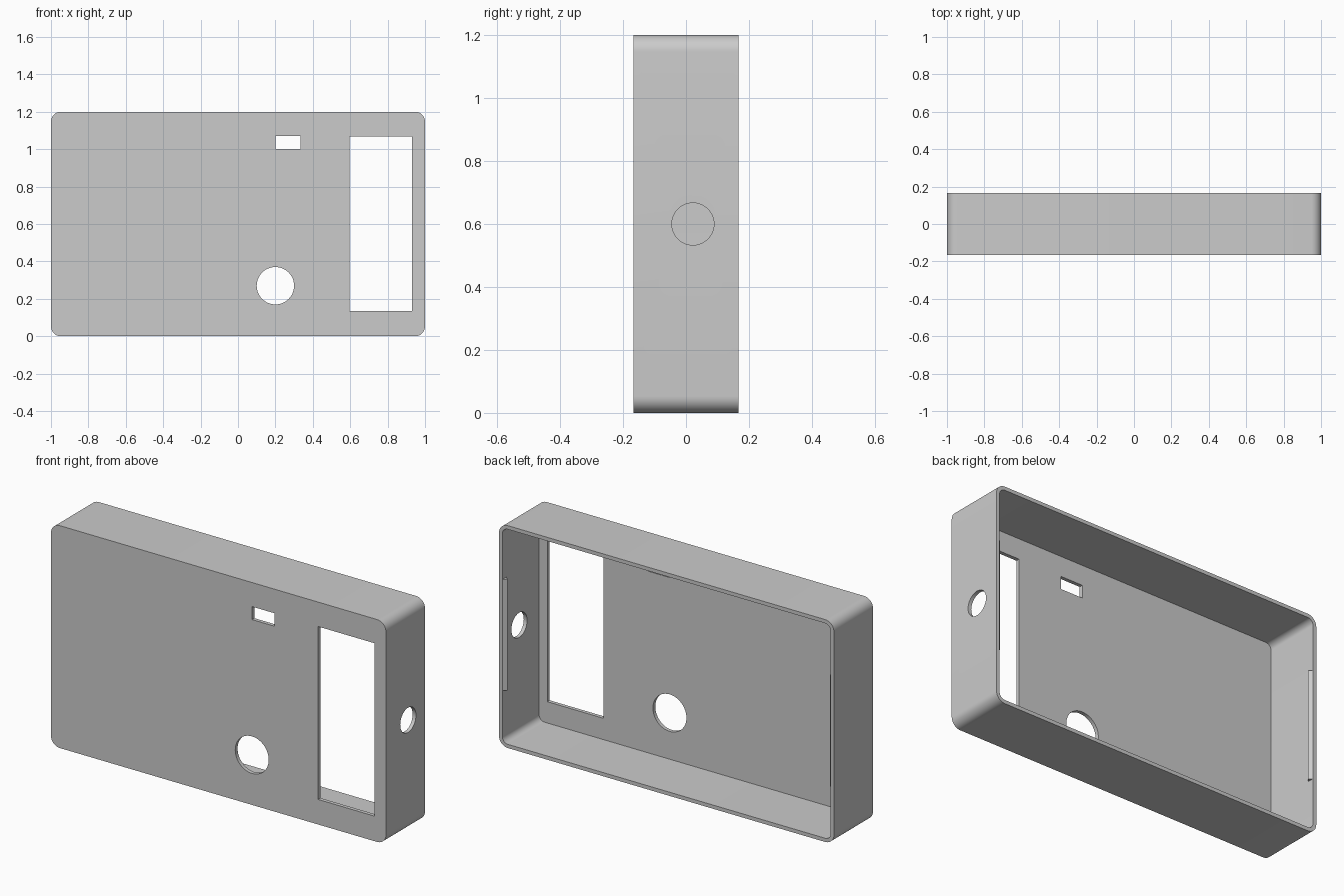
import bpy
import bmesh
from math import pi, sin, cos
from mathutils import Vector

cube = bpy.data.objects.get("Cube")
if cube:
    bpy.data.objects.remove(cube, do_unlink=True)

# One plain grey plastic
grey = bpy.data.materials.new("grey plastic")
grey.use_nodes = True
colour = (0.6, 0.6, 0.6, 1)
grey.diffuse_color = colour
grey.node_tree.nodes["Principled BSDF"].inputs["Base Color"].default_value = colour

LENGTH, DEPTH, HEIGHT = 2.0, 0.333, 1.2
WALL, RADIUS = 0.02, 0.053
FRONT, BACK = -DEPTH / 2, DEPTH / 2
MIDDLE = HEIGHT / 2


def prism(name, outline, direction):
    """Extrude a closed outline of 3D points along a direction."""
    bm = bmesh.new()
    face = bm.faces.new([bm.verts.new(p) for p in outline])
    new = bmesh.ops.extrude_face_region(bm, geom=[face])["geom"]
    moved = [v for v in new if isinstance(v, bmesh.types.BMVert)]
    bmesh.ops.translate(bm, verts=moved, vec=Vector(direction))
    bmesh.ops.recalc_face_normals(bm, faces=bm.faces)
    mesh = bpy.data.meshes.new(name)
    bm.to_mesh(mesh)
    bm.free()
    mesh.materials.append(grey)
    obj = bpy.data.objects.new(name, mesh)
    bpy.context.collection.objects.link(obj)
    return obj


def rounded_outline(inset, y, steps=10):
    """Rounded rectangle in the xz plane, inset from the outer shell."""
    r = RADIUS - inset
    cx, cz = LENGTH / 2 - RADIUS, MIDDLE - RADIUS
    points = []
    for quarter, (sx, sz) in enumerate([(1, 1), (-1, 1), (-1, -1), (1, -1)]):
        for i in range(steps + 1):
            a = (quarter + i / steps) * pi / 2
            points.append((sx * cx + r * cos(a), y, MIDDLE + sz * cz + r * sin(a)))
    return points


def circle(radius, steps=48):
    return [(radius * cos(2 * pi * i / steps), radius * sin(2 * pi * i / steps))
            for i in range(steps)]


def front_cutter(name, outline):
    return prism(name, [(x, FRONT - 0.05, z) for x, z in outline], (0, 0.1, 0))


def rectangle(x0, x1, z0, z1):
    return [(x0, z0), (x1, z0), (x1, z1), (x0, z1)]


# Shell and everything that is cut from it
case = prism("case_shell", rounded_outline(0, FRONT), (0, DEPTH, 0))
cutters = [
    prism("cavity_cutter", rounded_outline(WALL, FRONT + WALL), (0, DEPTH, 0)),
    front_cutter("window_cutter", rectangle(0.595, 0.93, 0.135, 1.068)),
    front_cutter("slot_cutter", rectangle(0.2, 0.333, 1.0, 1.07)),
    front_cutter("round_hole_cutter", [(0.2 + u, 0.27 + v) for u, v in circle(0.1)]),
    prism("side_hole_cutter",
          [(0.95, 0.022 + u, MIDDLE + v) for u, v in circle(0.067)], (0.1, 0, 0)),
]
for cutter in cutters:
    cutter.hide_render = True
    bpy.context.view_layer.objects.active = case
    mod = case.modifiers.new(cutter.name, "BOOLEAN")
    mod.operation = "DIFFERENCE"
    mod.solver = "EXACT"
    mod.object = cutter
    bpy.ops.object.modifier_apply(modifier=mod.name)
    bpy.data.objects.remove(cutter, do_unlink=True)

# Snap ridges inside both end walls, just below the open rim
for side, label in ((1, "left"), (-1, "right")):
    wall_x = LENGTH / 2 - WALL
    profile = [(wall_x + 0.005, BACK - 0.001), (wall_x, BACK - 0.001),
               (wall_x - 0.017, BACK - 0.018), (wall_x, BACK - 0.035),
               (wall_x + 0.005, BACK - 0.035)]
    prism(label + "_snap_ridge",
          [(side * x, y, MIDDLE - 0.3) for x, y in profile], (0, 0, 0.6))

# Smooth rounded corners, sharp edges elsewhere
bpy.ops.object.select_all(action="DESELECT")
case.select_set(True)
bpy.context.view_layer.objects.active = case
bpy.ops.object.shade_smooth_by_angle(angle=pi / 6)
